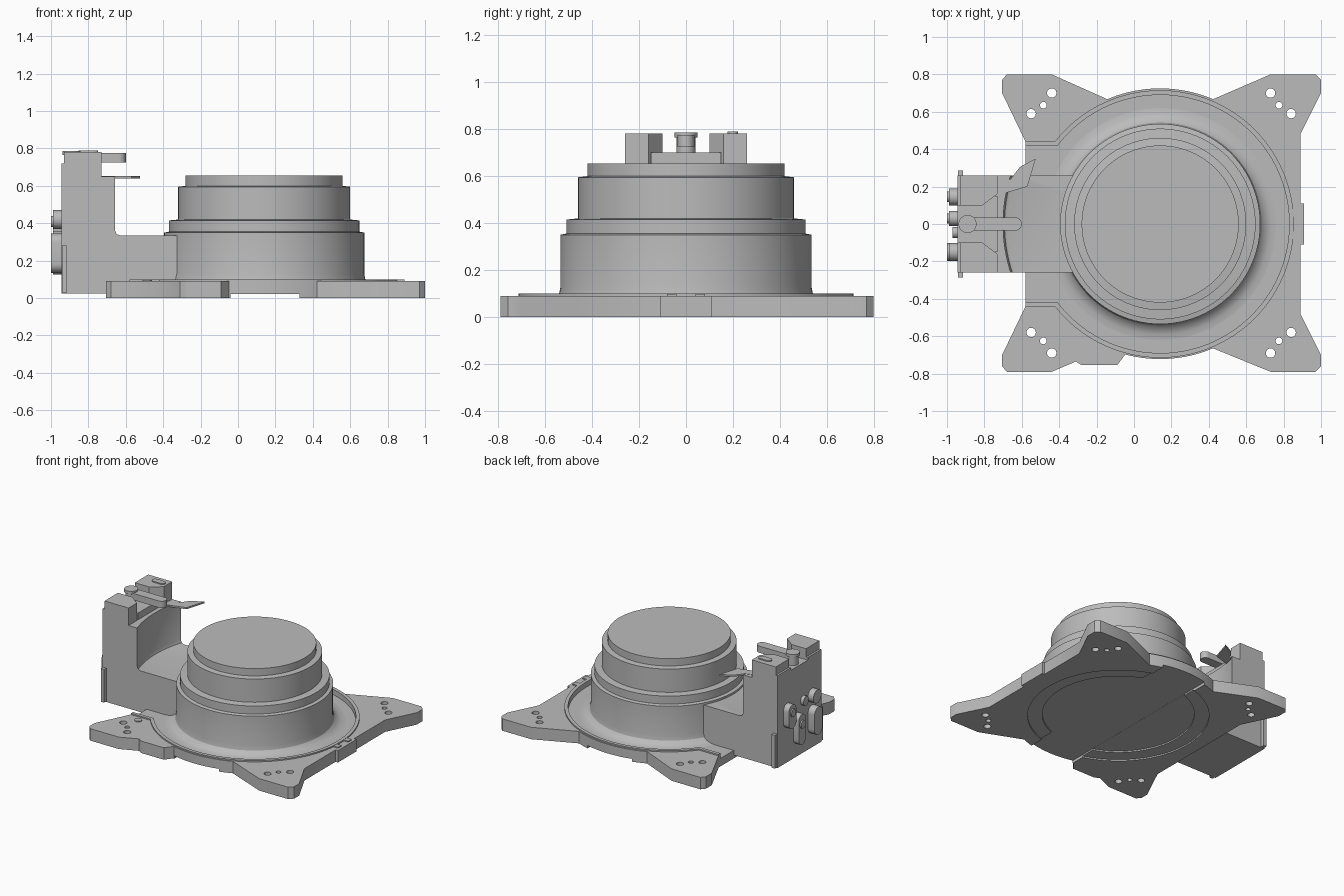
import bpy, bmesh, math
from mathutils import Matrix, Vector

cube = bpy.data.objects.get("Cube")
if cube:
    bpy.data.objects.remove(cube, do_unlink=True)

gray = bpy.data.materials.new("plain gray")
gray.use_nodes = True
COLOR = (0.5, 0.5, 0.5, 1)
gray.diffuse_color = COLOR
gray.node_tree.nodes["Principled BSDF"].inputs["Base Color"].default_value = COLOR

CX = 0.14  # axis of the round drum


def finish(bm, name):
    bmesh.ops.recalc_face_normals(bm, faces=bm.faces)
    mesh = bpy.data.meshes.new(name)
    bm.to_mesh(mesh)
    bm.free()
    mesh.materials.append(gray)
    ob = bpy.data.objects.new(name, mesh)
    bpy.context.collection.objects.link(ob)
    return ob


def add_prism(bm, pts, z0, z1):
    face = bm.faces.new([bm.verts.new((x, y, z0)) for x, y in pts])
    top = bmesh.ops.extrude_face_region(bm, geom=[face])["geom"]
    bmesh.ops.translate(bm, vec=(0, 0, z1 - z0),
                        verts=[v for v in top if isinstance(v, bmesh.types.BMVert)])


def prism(name, pts, z0, z1):
    bm = bmesh.new()
    add_prism(bm, pts, z0, z1)
    return finish(bm, name)


def box(name, x0, x1, y0, y1, z0, z1):
    return prism(name, [(x0, y0), (x1, y0), (x1, y1), (x0, y1)], z0, z1)


def arc(x, y, r, a0, a1, n):
    steps = [math.radians(a0 + (a1 - a0) * i / n) for i in range(n + 1)]
    return [(x + r * math.cos(a), y + r * math.sin(a)) for a in steps]


def disc(x, y, r, n=32):
    return arc(x, y, r, 0, 360, n)[:-1]


def lathe(name, profile, steps=96):
    bm = bmesh.new()
    verts = [bm.verts.new((CX + r, 0, z)) for r, z in profile]
    edges = [bm.edges.new(pair) for pair in zip(verts, verts[1:])]
    bmesh.ops.spin(bm, geom=verts + edges, cent=(CX, 0, 0), axis=(0, 0, 1),
                   angle=math.tau, steps=steps)
    bmesh.ops.remove_doubles(bm, verts=bm.verts, dist=0.0005)
    return finish(bm, name)


def activate(ob):
    bpy.ops.object.select_all(action="DESELECT")
    ob.select_set(True)
    bpy.context.view_layer.objects.active = ob


def cut(ob, cutter):
    mod = ob.modifiers.new("cut", "BOOLEAN")
    mod.operation, mod.solver, mod.object = "DIFFERENCE", "EXACT", cutter
    activate(ob)
    bpy.ops.object.modifier_apply(modifier=mod.name)
    bpy.data.objects.remove(cutter, do_unlink=True)


def smooth(ob):
    activate(ob)
    bpy.ops.object.shade_smooth_by_angle(angle=math.radians(30))


# Base plate with four flared corners, a side tab and a front lug
outline = [(-0.58, 0.44), (-0.705, 0.7), (-0.705, 0.77), (-0.68, 0.8), (-0.44, 0.8)]
outline += arc(CX, 0, 0.725, 113, 67, 20)
outline += [(0.73, 0.8), (0.97, 0.8), (1, 0.77), (1, 0.7), (0.89, 0.48),
            (0.89, 0.11), (0.91, 0.11), (0.91, -0.11), (0.89, -0.11),
            (0.89, -0.48), (1, -0.7), (1, -0.76), (0.97, -0.79), (0.73, -0.79)]
outline += arc(CX, 0, 0.722, -67, -105, 18)
outline += [(-0.09, -0.755), (-0.28, -0.755), (-0.31, -0.735), (-0.44, -0.79),
            (-0.68, -0.79), (-0.705, -0.76), (-0.705, -0.7), (-0.58, -0.44)]
plate = prism("base_plate", outline, 0, 0.09)

# Mounting holes, three in each corner
bm = bmesh.new()
for sx in (-1, 1):
    for sy in (-1, 1):
        for dx, dy, r in ((0.695, 0.585, 0.025), (0.63, 0.63, 0.018), (0.585, 0.695, 0.025)):
            x = CX + 0.005 + sx * dx
            add_prism(bm, disc(x, sy * dy + 0.005, r, 24), -0.1, 0.2)
cut(plate, finish(bm, "hole_cutter"))

# Sunken pan in the top, shallow recesses and a channel underneath
inner = [(-0.58, 0.42)] + arc(CX, 0, 0.69, 142.5, -142.5, 96) + [(-0.58, -0.42)]
cut(plate, prism("pan_cutter", [(-0.7, 0.42)] + inner[1:-1] + [(-0.7, -0.42)], 0.06, 0.2))
cut(plate, prism("ring_cutter", disc(CX, 0, 0.62, 96), -0.1, 0.01))
cut(plate, prism("recess_cutter", disc(CX, 0, 0.52, 96), -0.1, 0.02))
cut(plate, box("channel_cutter", -0.04, 0.33, -1, 1, -0.1, 0.021))
smooth(plate)

# Raised rim around the pan
outer = [(-0.58, 0.445)] + arc(CX, 0, 0.715, 141.5, -141.5, 96) + [(-0.58, -0.445)]
smooth(prism("pan_rim", outer + inner[::-1], 0.05, 0.1))
for y in (-0.06, 0.06):
    box("rim_stop", 0.845, 0.89, y - 0.02, y + 0.02, 0.08, 0.098)
prism("locating_button", disc(-0.485, -0.495, 0.026), 0.08, 0.097)

# Stepped drum
drum = lathe("stepped_drum", [
    (0, 0.03), (0.62, 0.03), (0.62, 0.06), (0.59, 0.063), (0.56, 0.075), (0.542, 0.095),
    (0.535, 0.13), (0.535, 0.35), (0.51, 0.355), (0.51, 0.415), (0.46, 0.42),
    (0.46, 0.595), (0.42, 0.6), (0.42, 0.655), (0, 0.655)])
smooth(drum)

# Side housing with a curved inner wall
housing = box("side_housing", -0.945, -0.3, -0.26, 0.26, 0.025, 0.65)
cut(housing, lathe("wall_cutter", [
    (0, 0.335), (0.815, 0.335), (0.832, 0.343), (0.84, 0.365), (0.84, 0.9), (0, 0.9)], 128))
smooth(housing)
box("housing_cap", -0.945, -0.73, -0.15, 0.15, 0.64, 0.7)

# Twin towers, chamfered toward the middle, and edge flanges
tower = [(-0.945, 0.1), (-0.81, 0.1), (-0.73, 0.16), (-0.73, 0.26), (-0.945, 0.26)]
for side, s in (("front", -1), ("back", 1)):
    body = [(x, s * y) for x, y in tower]
    prism(side + "_tower", body, 0.64, 0.72)
    prism(side + "_tower_top", [(max(x, -0.93), y) for x, y in body], 0.72, 0.782)
    ys = sorted((s * 0.25, s * 0.287))
    box(side + "_flange", -0.942, -0.915, ys[0], ys[1], 0.03, 0.28)


def pill(cx, cy, length, r):
    h = length / 2 - r
    return arc(cx + h, cy, r, -90, 90, 12) + arc(cx - h, cy, r, 90, 270, 12)


smooth(prism("tower_button", pill(-0.8, 0.2, 0.105, 0.022), 0.77, 0.79))

# Swing lever with its pivot
smooth(prism("lever_arm", pill(-0.765, 0, 0.33, 0.036), 0.725, 0.775))
smooth(prism("lever_pivot", disc(-0.89, 0, 0.04), 0.69, 0.765))
smooth(prism("lever_cap", disc(-0.89, 0, 0.048), 0.765, 0.787))

# Pointed latch blade and its mount
prism("latch_blade", [(-0.73, 0.13), (-0.69, 0.165), (-0.57, 0.2), (-0.525, 0.35),
                      (-0.61, 0.305), (-0.66, 0.24), (-0.73, 0.22)], 0.64, 0.652)


# Connectors on the outer wall
def connector(name, y, z, height, r, x0=-0.99):
    ob = prism(name, pill(0, 0, height, r), 0, -0.94 - x0)
    turn = Matrix(((0, 0, 1), (0, 1, 0), (1, 0, 0))).to_4x4()
    ob.data.transform(Matrix.Translation(Vector((x0, y, z))) @ turn)
    ob.data.flip_normals()
    smooth(ob)


connector("upper_connector", 0.145, 0.38, 0.18, 0.045)
connector("middle_connector", 0.03, 0.24, 0.23, 0.04)
connector("lower_connector", -0.15, 0.24, 0.21, 0.048, -1.0)
connector("round_connector", -0.15, 0.42, 0.1, 0.048)
connector("small_connector", -0.045, 0.42, 0.07, 0.03, -0.97)
connector("round_connector_core", 0.145, 0.41, 0.06, 0.028, -1.0)
connector("middle_connector_core", 0.03, 0.28, 0.06, 0.026, -1.0)
